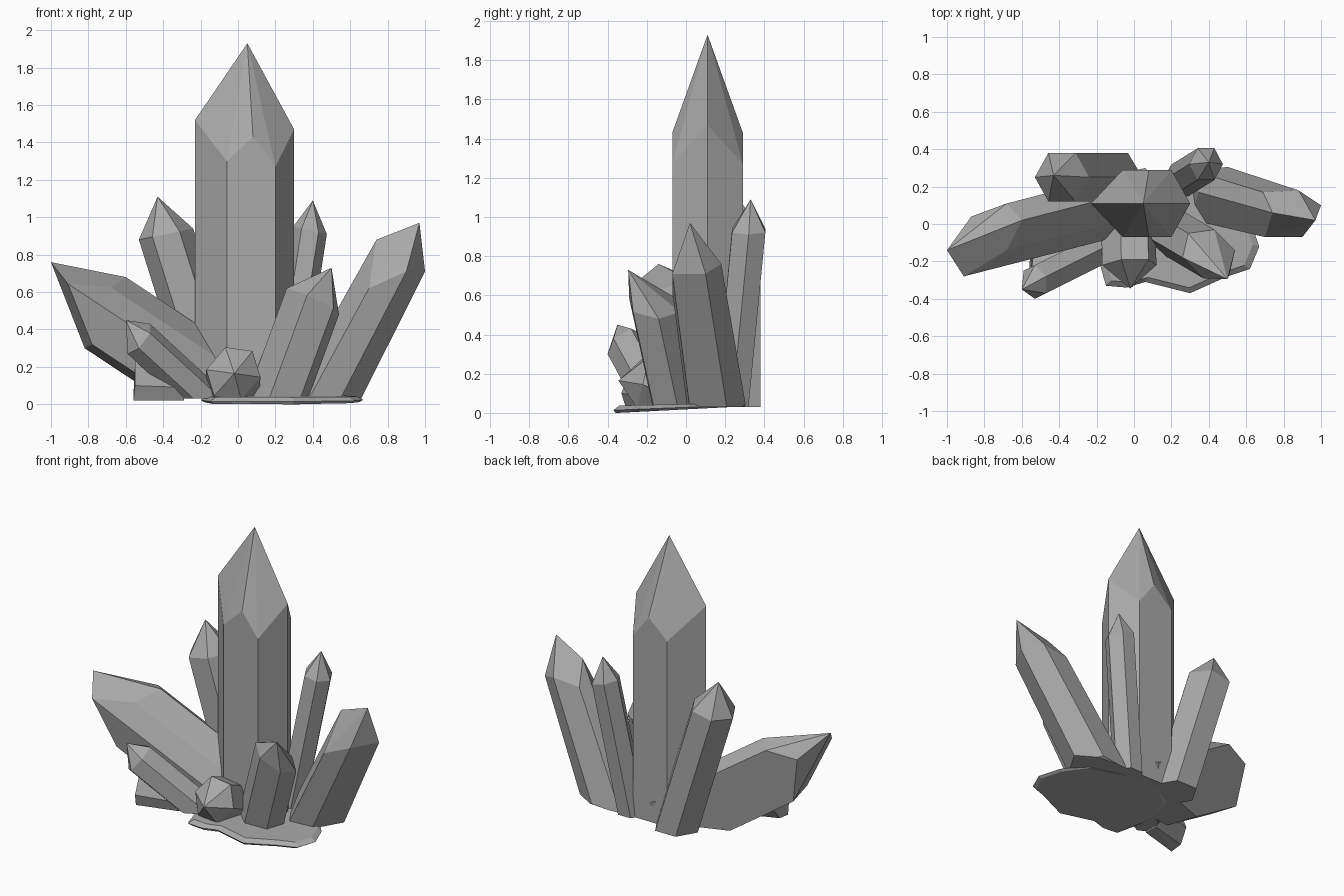
import bpy, bmesh
from mathutils import Vector as V

if "Cube" in bpy.data.objects:
    bpy.data.objects.remove(bpy.data.objects["Cube"])

# dark grey stone
stone = bpy.data.materials.new("dark_grey_stone")
stone.diffuse_color = (.40, .40, .40, 1)
stone.use_nodes = True
stone.node_tree.nodes["Principled BSDF"].inputs["Base Color"].default_value = stone.diffuse_color


def finish(bm, name):
    bmesh.ops.recalc_face_normals(bm, faces=bm.faces[:])
    me = bpy.data.meshes.new(name)
    bm.to_mesh(me)
    bm.free()
    me.materials.append(stone)
    ob = bpy.data.objects.new(name, me)
    bpy.context.collection.objects.link(ob)
    return ob


def hull_crystal(name, shoulder, tip, delta, floor=0.03, spread=1.0, planar=0.12):
    """Convex crystal: shoulder ring swept by delta to its root, plus tip, cut at the floor."""
    bm = bmesh.new()
    mid = sum((V(p) for p in shoulder), V()) / len(shoulder)
    for p in shoulder:
        bm.verts.new(p)
        bm.verts.new(mid + (V(p) - mid) * spread + V(delta))
    bm.verts.new(tip)
    bmesh.ops.convex_hull(bm, input=bm.verts[:])
    bmesh.ops.delete(bm, geom=[v for v in bm.verts if not v.link_faces], context='VERTS')
    bmesh.ops.dissolve_limit(bm, angle_limit=planar, verts=bm.verts[:], edges=bm.edges[:])
    bmesh.ops.bisect_plane(bm, geom=bm.verts[:] + bm.edges[:] + bm.faces[:], dist=1e-5,
                           plane_co=(0, 0, floor), plane_no=(0, 0, 1), clear_inner=True)
    rim = [e for e in bm.edges if e.is_boundary]
    if rim:
        bmesh.ops.holes_fill(bm, edges=rim, sides=0)
    return finish(bm, name)


def hex_crystal(name, base, mid, tip, u, v, floor=0.03):
    """Six-sided crystal with half width u and half depth v around the shoulder centre."""
    b, m, u, v = V(base), V(mid), V(u), V(v)
    ring = [m + u, m + u * .5 + v, m - u * .5 + v, m - u, m - u * .5 - v, m + u * .5 - v]
    return hull_crystal(name, ring, tip, b - m, floor)


# tall central crystal with a four-facet point
ring = [(-.23, .11, 1.52), (.30, .11, 1.47)]
for y in (-.07, .29):
    ring += [(-.06, y, 1.30), (.08, y, 1.43), (.20, y, 1.27)]
hull_crystal("central_crystal", ring, (.05, .11, 1.93), (0, 0, -1.6))

# broad leaning crystals at either side
hull_crystal("left_crystal",
             [(-.60, .02, .68), (-.68, -.14, .625), (-.91, -.28, .645), (-.78, -.20, .32),
              (-.82, .01, .30), (-.87, .04, .61), (-.68, .11, .65)],
             (-1.0, -.14, .76), (.74, .19, -.49))
hull_crystal("right_crystal",
             [(1.0, .10, .71), (.90, -.07, .71), (.70, -.07, .62),
              (.74, .06, .88), (.69, .17, .74), (.88, .18, .76)],
             (.97, .02, .97), (-.385, .11, -.72), spread=1.12)

# two slim crystals behind
hex_crystal("back_left_crystal", (-.10, .25, 0), (-.385, .25, .91), (-.43, .26, 1.11),
            (.145, 0, .03), (0, .13, 0))
hex_crystal("back_right_crystal", (.24, .23, 0), (.385, .32, .93), (.40, .33, 1.09),
            (.09, 0, -.02), (0, .085, 0))

# crystals in front
hex_crystal("front_right_crystal", (.18, -.03, -.05), (.40, -.16, .55), (.50, -.295, .73),
            (.14, .02, -.07), (.04, -.12, 0))
hex_crystal("front_stub_crystal", (-.03, -.02, .08), (-.025, -.22, .165), (-.02, -.345, .165),
            (.145, 0, -.02), (.03, .03, .13))
hex_crystal("small_left_crystal", (-.15, -.12, .0), (-.53, -.31, .35), (-.60, -.35, .45),
            (.06, .03, .08), (.03, -.075, -.01))
hex_crystal("low_left_crystal", (-.28, -.16, .10), (-.55, -.24, .11), (-.55, -.28, .23),
            (0, .09, .01), (.01, .02, .085), .02)

# thin irregular base plate, rising slightly to the back
outline = [(-.20, -.15), (-.15, -.33), (-.04, -.34), (.06, -.31), (.30, -.37), (.50, -.28),
           (.62, -.24), (.67, -.12), (.62, .02), (.50, .16), (.22, .24), (0, .24), (-.17, .12)]
bm = bmesh.new()
low = [bm.verts.new((.24 + (x - .24) * .95, y * .97, .018 + .05 * y)) for x, y in outline]
mid = [bm.verts.new((x, y, .0285 + .04 * y)) for x, y in outline]
top = [bm.verts.new((.24 + (x - .24) * .92, y * .92, .045 + .02 * y)) for x, y in outline]
n = len(outline)
for a, b in ((low, mid), (mid, top)):
    for i in range(n):
        bm.faces.new((a[i], a[(i + 1) % n], b[(i + 1) % n], b[i]))
bm.faces.new(low)
bm.faces.new(top)
finish(bm, "base_plate")
